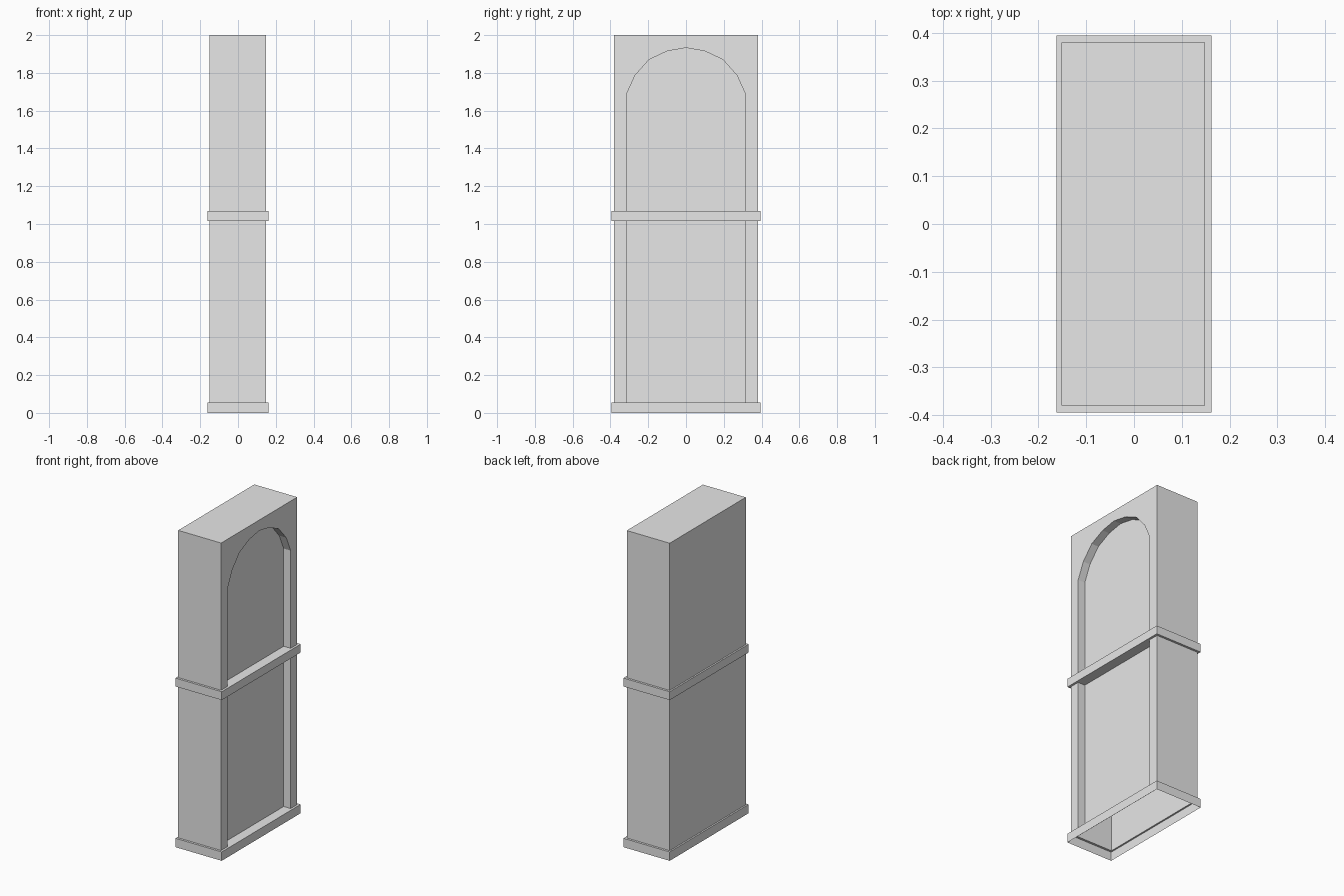
import bpy
import bmesh

cube = bpy.data.objects.get("Cube")
if cube:
    bpy.data.objects.remove(cube, do_unlink=True)

grey = bpy.data.materials.new("plain_grey")
grey.use_nodes = True
grey.diffuse_color = (0.8, 0.8, 0.8, 1)
grey.node_tree.nodes["Principled BSDF"].inputs["Base Color"].default_value = (0.8, 0.8, 0.8, 1)

BACK, FRONT, NICHE = -0.152, 0.148, 0.099   # x of the rear, the face and the recess panel
HALF, TOP, BASE = 0.38, 2.0, 0.056


def finish(name, bm):
    """Weld the faces, turn them outward and make a flat-shaded object."""
    bmesh.ops.remove_doubles(bm, verts=bm.verts, dist=0.0001)
    bmesh.ops.recalc_face_normals(bm, faces=bm.faces)
    mesh = bpy.data.meshes.new(name)
    bm.to_mesh(mesh)
    bm.free()
    mesh.materials.append(grey)
    obj = bpy.data.objects.new(name, mesh)
    bpy.context.collection.objects.link(obj)
    return obj


def face(bm, points):
    return bm.faces.new([bm.verts.new(p) for p in points])


def bridge(bm, first, second, closed=True):
    """Join two matching outlines with quads."""
    count = len(first)
    for i in range(count if closed else count - 1):
        j = (i + 1) % count
        face(bm, [first[i], first[j], second[j], second[i]])


def rectangle(x0, x1, half, z):
    return [(x0, -half, z), (x1, -half, z), (x1, half, z), (x0, half, z)]


# Arched recess outline, mirrored about the middle
side = [(0.315, BASE), (0.315, 1.687), (0.27, 1.786), (0.196, 1.87), (0.1, 1.915)]
arch = [(-y, z) for y, z in side] + [(0, 1.933)] + side[::-1]

# Hollow body, open underneath, with the recess in its +x face
bm = bmesh.new()
outer = [(HALF, BASE), (HALF, TOP), (-HALF, TOP), (-HALF, BASE)]
face(bm, [(FRONT, y, z) for y, z in arch + outer])
face(bm, [(BACK, y, z) for y, z in outer])
bridge(bm, [(FRONT, y, z) for y, z in outer], [(BACK, y, z) for y, z in outer], closed=False)
bridge(bm, [(FRONT, y, z) for y, z in arch], [(NICHE, y, z) for y, z in arch], closed=False)
face(bm, [(NICHE, y, z) for y, z in arch])
finish("cabinet_body", bm)


# Trim bands, whose ledges reach in to the recess panel
def trim(name, low, high, underside):
    bm = bmesh.new()
    bottom, top = (rectangle(-0.162, 0.162, 0.394, z) for z in (low, high))
    bridge(bm, bottom, top)
    bridge(bm, top, rectangle(BACK, NICHE, HALF, high))
    if underside:
        bridge(bm, bottom, rectangle(BACK, NICHE, HALF, low))
    finish(name, bm)


trim("base_trim", 0, BASE, False)
trim("middle_trim", 1.016, 1.069, True)
